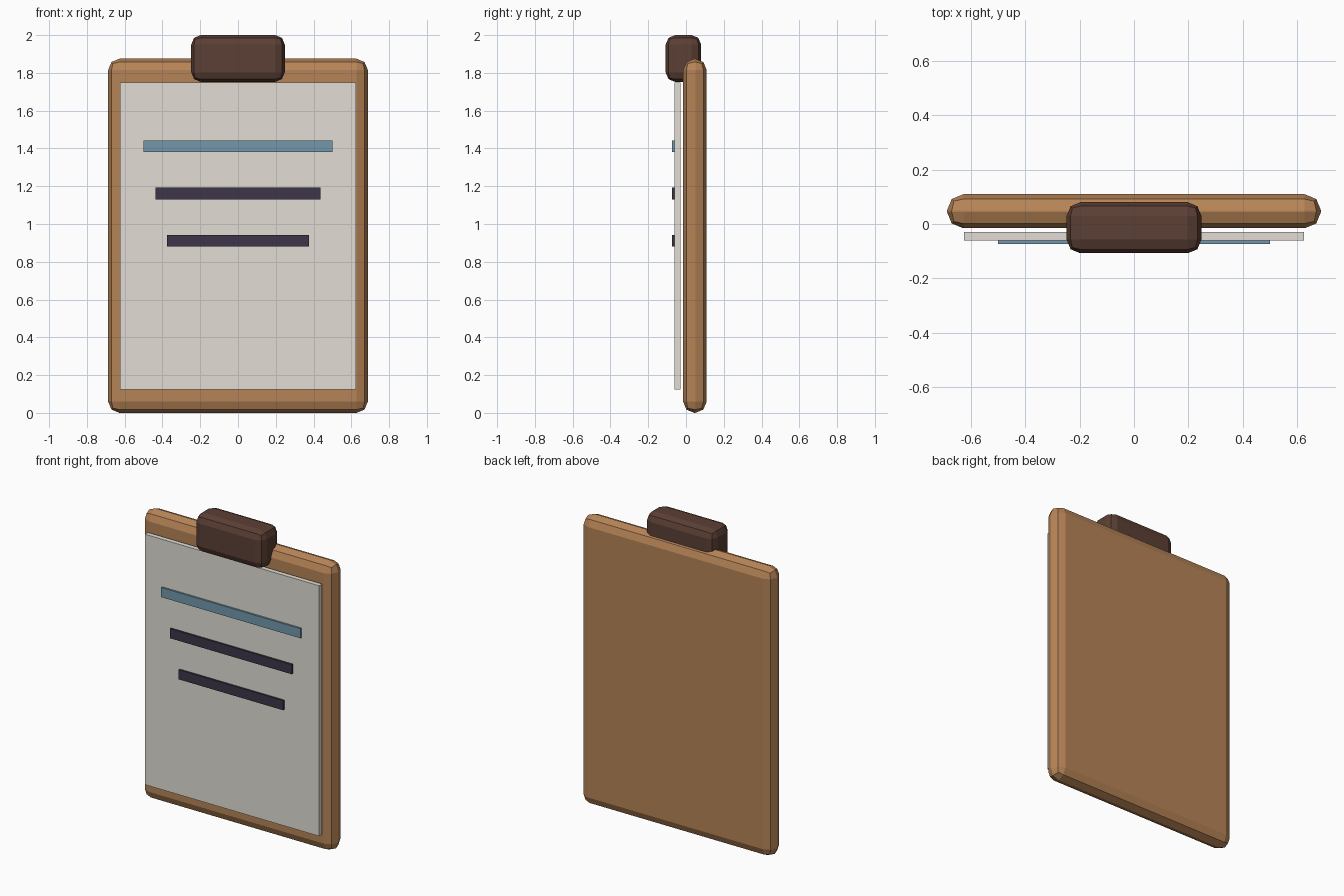
import bpy

if "Cube" in bpy.data.objects:
    bpy.data.objects.remove(bpy.data.objects["Cube"])


def material(name, rgb):
    mat = bpy.data.materials.new(name)
    mat.diffuse_color = (*rgb, 1)
    mat.use_nodes = True
    mat.node_tree.nodes["Principled BSDF"].inputs["Base Color"].default_value = mat.diffuse_color
    return mat


def box(name, half_x, y, z, mat, bevel=0):
    """Box centred on x, spanning the y and z ranges, with an optional two-step bevel."""
    bpy.ops.mesh.primitive_cube_add(
        size=1, location=(0, (y[0] + y[1]) / 2, (z[0] + z[1]) / 2))
    ob = bpy.context.object
    ob.name = name
    ob.scale = (2 * half_x, y[1] - y[0], z[1] - z[0])
    bpy.ops.object.transform_apply(location=False, rotation=False, scale=True)
    ob.data.materials.append(mat)
    if bevel:
        mod = ob.modifiers.new("edge_bevel", 'BEVEL')
        mod.width = bevel
        mod.segments = 2
    return ob


wood = material("wood", (0.47, 0.23, 0.095))
dark_brown = material("dark_brown", (0.105, 0.05, 0.035))
paper_white = material("paper_white", (0.76, 0.73, 0.66))
blue = material("blue", (0.17, 0.31, 0.41))
ink = material("ink", (0.045, 0.035, 0.065))

# Backing board, paper sheet and clip
box("board", 0.6875, (-0.0156, 0.1094), (0, 1.875), wood, 0.06)
box("paper", 0.625, (-0.061, -0.03), (0.125, 1.75), paper_white)
box("clip", 0.2475, (-0.1075, 0.08), (1.7525, 2.0), dark_brown, 0.05)

# Written lines on the paper
for i, (half_x, z, mat) in enumerate([(0.5, 1.38, blue),
                                      (0.4375, 1.13, ink),
                                      (0.375, 0.88, ink)]):
    box(f"text_line_{i + 1}", half_x, (-0.073, -0.058), (z, z + 0.0625), mat)
